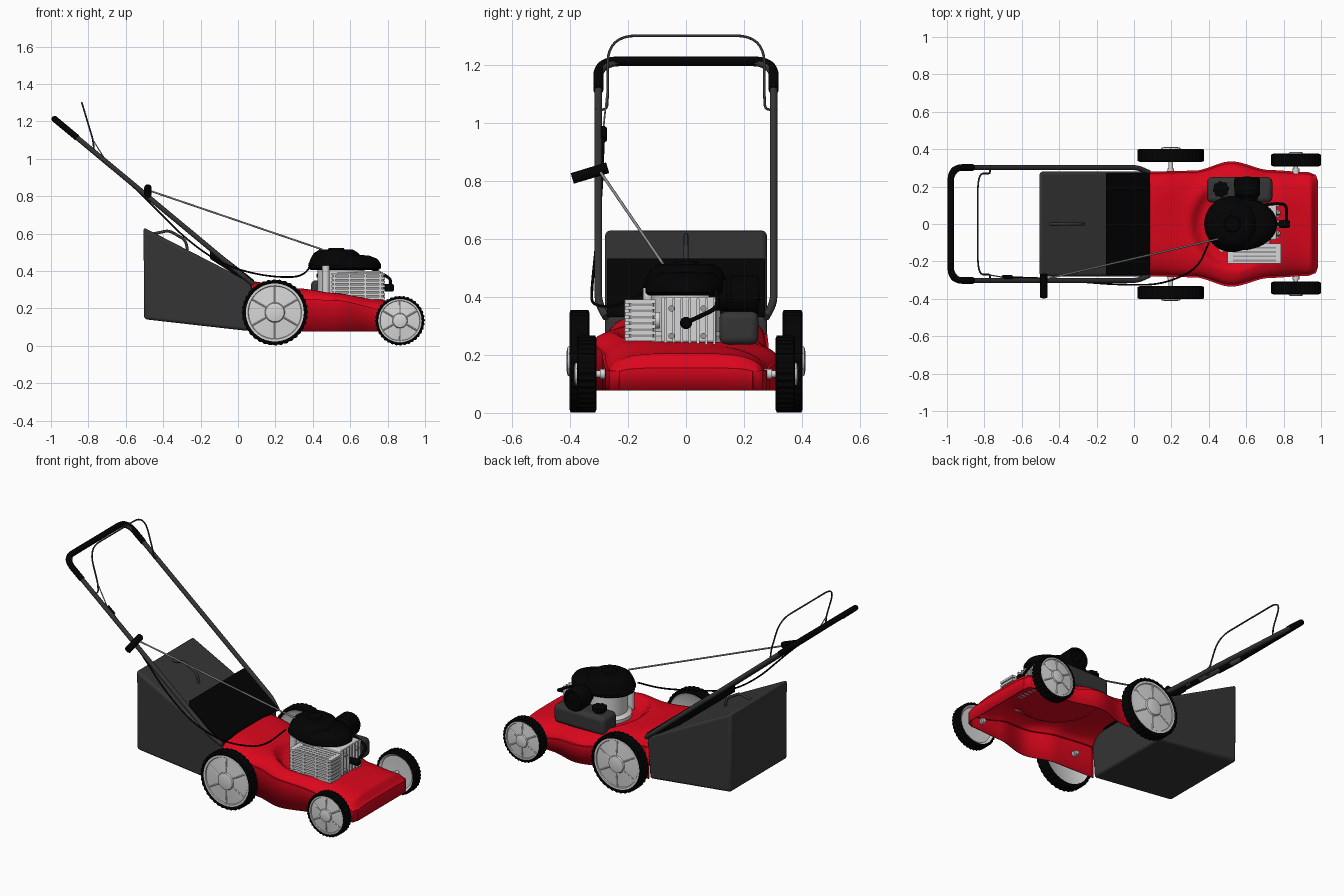
import bpy, bmesh, math
from mathutils import Vector

if "Cube" in bpy.data.objects:
    bpy.data.objects.remove(bpy.data.objects["Cube"])

def material(name, r, g, b):
    m = bpy.data.materials.new(name)
    m.diffuse_color = (r, g, b, 1)
    m.use_nodes = True
    m.node_tree.nodes["Principled BSDF"].inputs["Base Color"].default_value = m.diffuse_color
    return m

RED = material("deck red", 0.72, 0.002, 0.012)
BLACK = material("black plastic", 0.0008, 0.0008, 0.0008)
BAG = material("bag grey", 0.036, 0.036, 0.036)
TUBE = material("tube grey", 0.036, 0.036, 0.036)
HUB = material("hub grey", 0.68, 0.68, 0.68)
ALU = material("aluminium", 0.68, 0.68, 0.68)
STEEL = material("steel grey", 0.32, 0.32, 0.32)

def add(name, data, mat):
    data.materials.append(mat)
    ob = bpy.data.objects.new(name, data)
    bpy.context.collection.objects.link(ob)
    return ob

def finish(name, bm, mat, angle=35, bev=0):
    bmesh.ops.remove_doubles(bm, verts=bm.verts, dist=1e-5)
    bmesh.ops.recalc_face_normals(bm, faces=bm.faces)
    me = bpy.data.meshes.new(name)
    bm.to_mesh(me)
    bm.free()
    me.shade_smooth()
    me.set_sharp_from_angle(angle=math.radians(angle))
    ob = add(name, me, mat)
    if bev:
        b = ob.modifiers.new("bevel", 'BEVEL')
        b.width, b.segments, b.limit_method = bev, 3, 'ANGLE'
    return ob

def box(name, x, y, z, mat, bev=0):
    prism(name, [(x[0], z[0]), (x[1], z[0]), (x[1], z[1]), (x[0], z[1])], *y, mat, bev)

def prism(name, xz, y0, y1, mat, bev=0):
    bm = bmesh.new()
    f = bm.faces.new([bm.verts.new((x, y0, z)) for x, z in xz])
    g = bmesh.ops.extrude_face_region(bm, geom=[f], use_keep_orig=True)
    bmesh.ops.translate(bm, vec=(0, y1 - y0, 0), verts=[v for v in g['geom'] if isinstance(v, bmesh.types.BMVert)])
    return finish(name, bm, mat, bev=bev)

def lathe(name, prof, loc, mat, axis='Z', n=48, scale=(1, 1, 1), tread=None):
    """Revolve (radius, along) points; tread(i, r) may change a radius."""
    bm = bmesh.new()
    rings = []
    for i in range(n):
        c, s = math.cos(2 * math.pi * i / n), math.sin(2 * math.pi * i / n)
        rings.append([])
        for r, a in prof:
            r = tread(i, r) if tread else r
            p = {'Z': (r * c, r * s, a), 'Y': (r * c, a, r * s), 'X': (a, r * c, r * s)}[axis]
            rings[-1].append(bm.verts.new([l + k * q for l, k, q in zip(loc, scale, p)]))
    for A, B in zip(rings, rings[1:] + rings[:1]):
        for j in range(len(prof) - 1):
            bm.faces.new((A[j], B[j], B[j + 1], A[j + 1]))
    return finish(name, bm, mat)

def tube(name, pts, radius, mat, fillet=0.03):
    """Round bar along points, corners rounded."""
    P = [Vector(p) for p in pts]
    path = [P[0]]
    for a, b, c in zip(P, P[1:], P[2:]):
        d = min(fillet, (a - b).length * 0.49, (c - b).length * 0.49)
        s, e = b + (a - b).normalized() * d, b + (c - b).normalized() * d
        path += [s * (1 - t) ** 2 + b * 2 * t * (1 - t) + e * t * t for t in [k / 8 for k in range(9)]]
    path.append(P[-1])
    cu = bpy.data.curves.new(name, 'CURVE')
    cu.dimensions, cu.bevel_depth, cu.bevel_resolution, cu.use_fill_caps = '3D', radius, 3, True
    sp = cu.splines.new('POLY')
    sp.points.add(len(path) - 1)
    for q, p in zip(sp.points, path):
        q.co = (*p, 1)
    return add(name, cu, mat)

def smooth(t):
    t = min(1, max(0, t))
    return t * t * (3 - 2 * t)

def interp(table, x):
    for (x0, a), (x1, b) in zip(table, table[1:]):
        if x <= x1:
            return a + (b - a) * smooth((x - x0) / (x1 - x0))
    return table[-1][1]

# Deck: height field tilted to the left, round engine platform, skirt on front and sides
WIDTH = [(0.06, 0.28), (0.32, 0.285), (0.52, 0.335), (0.73, 0.288), (0.93, 0.277), (0.97, 0.265), (0.985, 0.23)]
TOP = [(0.06, 0.345), (0.32, 0.30), (0.55, 0.272), (0.75, 0.24), (0.94, 0.205), (0.985, 0.155)]
EDGE = [(0.06, 0.27), (0.5, 0.215), (0.9, 0.15), (0.985, 0.145)]
TILT = [(0.06, 0), (0.5, 0.03), (0.7, 0.025), (0.95, 0)]
NX, NY = 60, 48
bm = bmesh.new()
grid = []
for i in range(NX + 1):
    x = 0.06 + 0.925 * math.sin(math.pi / 2 * i / NX)
    w, h, e, tilt = [interp(table, x) for table in (WIDTH, TOP, EDGE, TILT)]
    grid.append([])
    for j in range(NY + 1):
        t = math.sin(math.pi / 2 * (2 * j / NY - 1))
        z = e + (h - e) * max(0, 1 - min(1, abs(t) / 0.96) ** 4) ** 0.6 - tilt * t
        k = smooth((math.hypot(x - 0.55, t * w) - 0.195) / 0.06)
        grid[-1].append(bm.verts.new((x, t * w, 0.245 * (1 - k) + z * k)))
for A, B in zip(grid, grid[1:]):
    for j in range(NY):
        bm.faces.new((A[j], B[j], B[j + 1], A[j + 1]))
rim = bmesh.ops.extrude_edge_only(bm, edges=[e for e in bm.edges if e.is_boundary
                                             and max(v.co.x for v in e.verts) > 0.061])
for v in rim['geom']:
    if isinstance(v, bmesh.types.BMVert):
        v.co.z = 0.077
shell = finish("deck", bm, RED, 50).modifiers.new("shell", 'SOLIDIFY')
shell.thickness, shell.offset = 0.006, -1

# Wheels with treaded tyres, ribbed hubs and axles
for label, wx, r, y0, y1 in (("rear", 0.197, 0.177, 0.332, 0.402), ("front", 0.866, 0.133, 0.308, 0.376)):
    for side, s in (("left", 1), ("right", -1)):
        name, c, hr = f"{label}_{side}", Vector((wx, 0, r + 0.001)), r * 0.87
        tyre = [(hr, y0 + 0.005), (r - 0.012, y0), (r, y0 + 0.005), (r, y1 - 0.005), (r - 0.012, y1),
                (hr, y1 - 0.005), (hr, y0 + 0.005)]
        lathe(name + "_tyre", [(a, s * b) for a, b in tyre], c, BLACK, 'Y', 144,
              tread=lambda i, q: q - 0.004 if q == r and (i // 2) % 2 else q)
        hub = [(0, y0 + 0.02), (hr * 0.9, y0 + 0.015), (hr + 0.001, y0 + 0.004), (hr + 0.001, y1 - 0.004),
               (hr * 0.93, y1 - 0.004), (hr * 0.91, y1 - 0.009), (hr * 0.35, y1 - 0.002),
               (hr * 0.32, y1 + 0.006), (hr * 0.2, y1 + 0.01), (0, y1 + 0.01)]
        lathe(name + "_hub", [(a, s * b) for a, b in hub], c, HUB, 'Y')
        for k in range(6):
            d = Vector((math.cos(math.pi * (k / 3 + 1 / 6)), 0, math.sin(math.pi * (k / 3 + 1 / 6)))) * hr
            tube(f"{name}_spoke_{k}", [c + d * 0.3 + Vector((0, s * (y1 - 0.003), 0)),
                                       c + d * 0.92 + Vector((0, s * (y1 - 0.009), 0))], 0.004, HUB)
        tube(name + "_axle", [(wx, s * 0.25, c.z), (wx, s * (y0 + 0.03), c.z)], 0.012, ALU)
        tube(name + "_axle_nut", [(wx, s * 0.262, c.z), (wx, s * 0.297, c.z)], 0.018, ALU)

# Grass bag, its carry handle and the rear flap
prism("grass_bag", [(-0.505, 0.633), (-0.502, 0.142), (0.055, 0.079), (0.075, 0.335)], -0.28, 0.28, BAG, 0.016)
tube("bag_handle", [(-0.45, 0, 0.60), (-0.42, 0, 0.605), (-0.37, 0, 0.617), (-0.28, 0, 0.565), (-0.27, 0, 0.51)],
     0.008, BAG)
prism("rear_flap", [(-0.15, 0.535), (-0.15, 0.465), (0.06, 0.33), (0.085, 0.33), (0.085, 0.352)],
      -0.273, 0.273, BLACK, 0.006)

# Push handle, foam grip and stop bar
def H(x, y):
    return (x, y, 0.33 + (0.08 - x) * 0.832)

tube("push_handle", [H(0.08, -0.275), H(0.02, -0.302), H(-0.98, -0.302), H(-0.98, 0.302), H(0.02, 0.302),
                     H(0.08, 0.275)], 0.0135, TUBE, 0.1)
tube("handle_grip", [H(-0.86, -0.302), H(-0.98, -0.302), H(-0.98, 0.302), H(-0.86, 0.302)], 0.0175, BLACK, 0.1)
bail = [(-0.77, 0.312, 1.045), (-0.77, 0.272, 1.045), (-0.775, 0.27, 1.10), (-0.835, 0.27, 1.30)]
tube("stop_bar", bail + [(x, -y, z) for x, y, z in bail[::-1]], 0.0045, TUBE, 0.1)

# Control cable, clip, starter cord and its pull handle
tube("cable_clip", [H(-0.70, -0.285), H(-0.655, -0.285)], 0.013, BLACK)
tube("stop_wire", [(-0.775, -0.272, 1.10), H(-0.70, -0.285)], 0.003, STEEL)
tube("control_cable", [H(-0.66, -0.285), (-0.48, -0.29, 0.775), (-0.28, -0.31, 0.57), (-0.08, -0.325, 0.43),
                       (0.15, -0.325, 0.37), (0.34, -0.24, 0.365), (0.40, -0.10, 0.44)], 0.0048, BLACK, 0.12)
tube("starter_cord", [(0.45, -0.08, 0.515), (-0.475, -0.295, 0.83)], 0.005, STEEL)
tube("pull_handle", [(-0.482, -0.392, 0.808), (-0.482, -0.27, 0.845)], 0.02, BLACK)

# Engine block, finned cylinder head and bolts
lathe("engine_block", [(0, 0.243), (0.15, 0.243), (0.15, 0.265), (0.125, 0.28), (0.125, 0.42), (0, 0.42)],
      (0.55, 0, 0), ALU, scale=(1, 0.95, 1))
box("cylinder_head", (0.58, 0.762), (-0.085, 0.105), (0.243, 0.40), ALU, 0.008)
for k in range(7):
    box(f"head_fin_{k}", (0.745, 0.775), (-0.075 + k * 0.028, -0.066 + k * 0.028), (0.235, 0.395), ALU)
for k, (y, z) in enumerate(((-0.05, 0.265), (-0.05, 0.36), (0.06, 0.265), (0.06, 0.36))):
    tube(f"head_bolt_{k}", [(0.76, y, z), (0.782, y, z)], 0.011, STEEL)
tube("oil_filler_tube", [(0.47, -0.13, 0.25), (0.47, -0.13, 0.43)], 0.02, ALU)

# Muffler with a ribbed guard
box("muffler", (0.505, 0.78), (-0.195, -0.11), (0.25, 0.385), STEEL, 0.008)
for k in range(7):
    box(f"guard_bar_{k}", (0.50, 0.785), (-0.21, -0.105), (0.248 + k * 0.0215, 0.261 + k * 0.0215), ALU)
for k, x in enumerate((0.51, 0.59, 0.675, 0.755)):
    box(f"guard_post_{k}", (x, x + 0.012), (-0.212, -0.105), (0.248, 0.39), ALU)
for k in range(4):
    box(f"guard_slot_{k}", (0.53, 0.76), (-0.2 + k * 0.023, -0.191 + k * 0.023), (0.386, 0.3915), STEEL)
tube("muffler_outlet", [(0.70, -0.09, 0.32), (0.70, -0.12, 0.32)], 0.03, ALU)

# Engine cover and recoil starter housing
lathe("engine_cover", [(0, 0.405), (0.18, 0.405), (0.195, 0.415), (0.193, 0.44), (0.175, 0.465), (0.13, 0.483),
                       (0, 0.488)], (0.57, 0, 0), BLACK, n=64, scale=(1, 0.72, 1))
lathe("starter_housing", [(0.15, 0.43), (0.135, 0.47), (0.12, 0.495), (0.09, 0.514), (0.045, 0.514), (0.04, 0.522),
                          (0, 0.522)], (0.525, 0, 0), BLACK)

# Fuel tank, cap and round air filter
box("fuel_tank", (0.39, 0.74), (0.115, 0.25), (0.235, 0.35), BAG, 0.025)
lathe("fuel_cap", [(0, 0.345), (0.03, 0.345), (0.03, 0.36), (0.044, 0.365), (0.044, 0.385), (0, 0.39)],
      (0.465, 0.185, 0), BLACK, tread=lambda i, r: r - 0.005 if r == 0.044 and (i // 3) % 2 else r)
lathe("air_filter", [(0, 0.08), (0.05, 0.08), (0.055, 0.14), (0.068, 0.155), (0.07, 0.235), (0.062, 0.25),
                     (0.05, 0.25), (0.046, 0.242), (0.022, 0.242), (0.018, 0.255), (0, 0.255)],
      (0.605, 0, 0.405), BLACK, 'Y')

# Spark plug boot and lead
lathe("spark_plug_boot", [(0, 0.76), (0.016, 0.76), (0.021, 0.79), (0.021, 0.825), (0.014, 0.835), (0, 0.835)],
      (0, 0, 0.31), BLACK, 'X', 24)
tube("spark_plug_lead", [(0.815, 0.01, 0.315), (0.815, 0.105, 0.36), (0.76, 0.11, 0.39), (0.68, 0.10, 0.43)],
     0.008, BLACK, 0.04)
